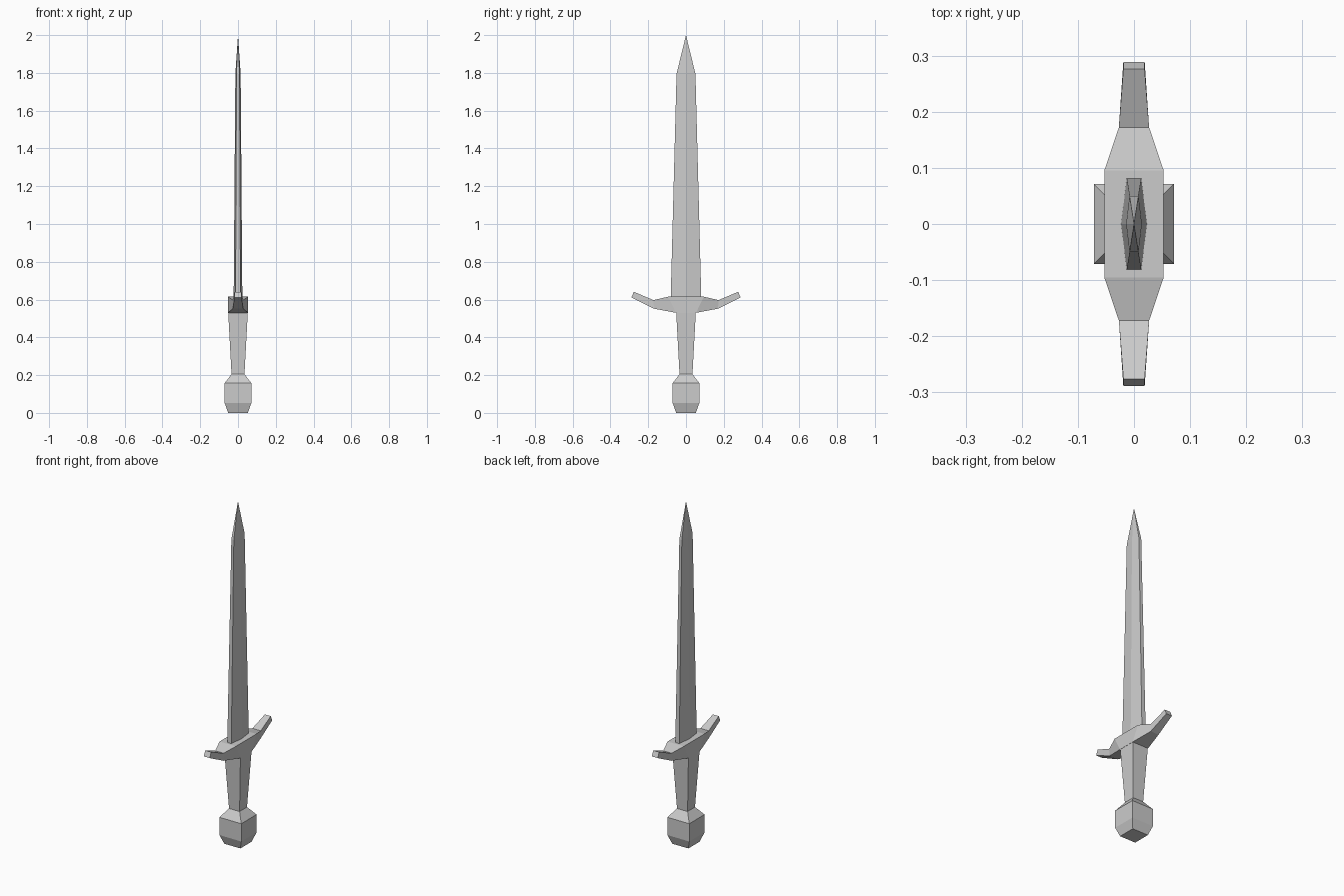
import bpy, bmesh

if "Cube" in bpy.data.objects:
    bpy.data.objects.remove(bpy.data.objects["Cube"])


def loft(name, rings):
    """Skin matching rings of points and cap both ends."""
    bm = bmesh.new()
    loops = [[bm.verts.new(p) for p in ring] for ring in rings]
    for a, b in zip(loops, loops[1:]):
        n = len(a)
        for i in range(n):
            j = (i + 1) % n
            bm.faces.new((a[i], a[j], b[j], b[i]))
    bm.faces.new(loops[0][::-1])
    bm.faces.new(loops[-1])
    bmesh.ops.remove_doubles(bm, verts=bm.verts, dist=0.0001)
    bmesh.ops.recalc_face_normals(bm, faces=bm.faces)
    mesh = bpy.data.meshes.new(name)
    bm.to_mesh(mesh)
    bm.free()
    obj = bpy.data.objects.new(name, mesh)
    bpy.context.collection.objects.link(obj)
    return obj


def square(r, z):
    return [(-r, -r, z), (r, -r, z), (r, r, z), (-r, r, z)]


def hexagon(ridge, edge, width, z):
    return [(ridge, 0, z), (edge, width, z), (-edge, width, z),
            (-ridge, 0, z), (-edge, -width, z), (edge, -width, z)]


# Pommel: chamfered square block
loft("pommel", [square(0.052, 0), square(0.071, 0.053),
                square(0.071, 0.157), square(0.034, 0.205)])

# Grip: square, widening towards the guard
loft("grip", [square(0.034, 0.2), square(0.052, 0.535)])

# Cross guard: half stations (half depth, y bottom, z bottom, y top, z top), mirrored
half = [(0.053, 0.053, 0.53, 0.095, 0.615),
        (0.027, 0.17, 0.552, 0.172, 0.597),
        (0.019, 0.289, 0.611, 0.276, 0.641)]
stations = [(x, -yb, zb, -yt, zt) for x, yb, zb, yt, zt in half[::-1]] + half
loft("cross_guard", [[(-x, yb, zb), (x, yb, zb), (x, yt, zt), (-x, yt, zt)]
                     for x, yb, zb, yt, zt in stations])

# Blade: flattened hexagon section tapering to a point
bevel = hexagon(0.014, 0.008, 0.05, 1.795)
loft("blade", [hexagon(0.023, 0.013, 0.081, 0.605), bevel])
tip = bpy.data.objects["blade"]
bm = bmesh.new()
bm.from_mesh(tip.data)
cap = max(bm.faces, key=lambda f: f.calc_center_median().z if len(f.verts) == 6 else -1)
bmesh.ops.poke(bm, faces=[cap])
max(bm.verts, key=lambda v: (round(v.co.z, 4), -v.co.xy.length)).co.z = 2.0
bm.to_mesh(tip.data)
bm.free()
